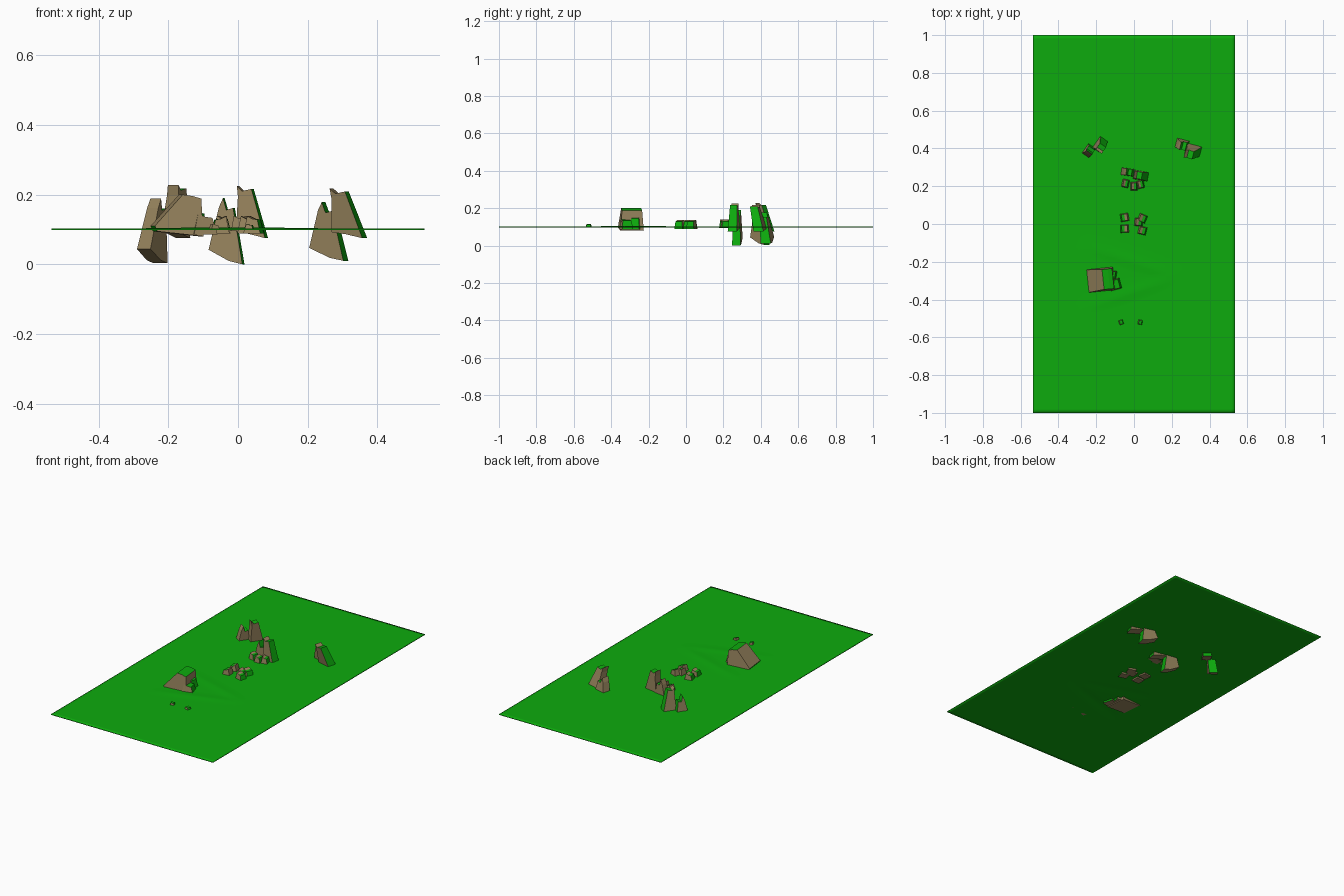
import bpy, bmesh, math
from mathutils import Vector, Matrix

cube = bpy.data.objects.get("Cube")
if cube:
    bpy.data.objects.remove(cube, do_unlink=True)


def material(name, rgb):
    m = bpy.data.materials.new(name)
    m.use_nodes = True
    m.diffuse_color = (*rgb, 1)
    m.node_tree.nodes["Principled BSDF"].inputs["Base Color"].default_value = (*rgb, 1)
    return m


GREEN = material("grass_green", (0.004, 0.41, 0.004))
BROWN = material("rock_brown", (0.31, 0.23, 0.11))


def make_object(name, bm, mats):
    bmesh.ops.recalc_face_normals(bm, faces=bm.faces)
    mesh = bpy.data.meshes.new(name)
    bm.to_mesh(mesh)
    bm.free()
    for m in mats:
        mesh.materials.append(m)
    ob = bpy.data.objects.new(name, mesh)
    bpy.context.collection.objects.link(ob)
    return ob


# Ground sheet with a faint V-shaped pair of ridges
def ridge(p, a, b):
    ab = b - a
    t = max(0, min(1, (p - a).dot(ab) / ab.length_squared))
    d = (p - a - ab * t).length
    return math.exp(-(d / 0.025) ** 2) * math.sin(math.pi * t)


bm = bmesh.new()
bmesh.ops.create_grid(bm, x_segments=54, y_segments=100, size=1)
tip = Vector((0.24, -0.28))
for v in bm.verts:
    v.co.x *= 0.535
    p = v.co.xy
    v.co.z = 0.103 + 0.003 * sum(ridge(p, tip, Vector((-0.28, y))) for y in (-0.11, -0.45))
ground = make_object("ground", bm, [GREEN])
ground.data.shade_smooth()
solid = ground.modifiers.new("thickness", 'SOLIDIFY')
solid.thickness = 0.005
solid.offset = -1

# Unit rock outlines in x and z, seen from the front
TALL = [(0, .12), (.45, .08), (1, 0), (.52, .94), (.2, .9), (.02, 1), (.06, .8)]
LEAN = [(0, .22), (.6, .05), (1, 0), (.72, .85), (.52, .82), (.42, 1), (.3, .86)]
LOW = [(0, 0), (1, 0), (.8, .8), (.5, .85), (.2, 1)]
WEDGE = [(0, .05), (.5, 0), (1, .08), (.84, .9), (.6, .92), (.56, 1), (.5, .94)]


# Extruded rock: faces looking along the grassy side are green, the rest brown
def rock(name, outline, x, y, z, size, turn=0, flip=1, lean=0, taper=0.75):
    w, d, h = size
    bm = bmesh.new()
    rings = []
    for side in (-.5, .5):
        ring = []
        for u, v in outline:
            k = 1 - (1 - taper) * v
            ring.append(bm.verts.new((flip * (u - .5) * w, side * d * k + lean * (v - .5), v * h)))
        rings.append(ring)
        bm.faces.new(ring)
    n = len(outline)
    for i in range(n):
        j = (i + 1) % n
        bm.faces.new((rings[0][i], rings[0][j], rings[1][j], rings[1][i]))
    bmesh.ops.recalc_face_normals(bm, faces=bm.faces)
    for f in bm.faces:
        f.material_index = 0 if f.normal.x * flip > .75 or f.normal.z > .9 else 1
    bm.transform(Matrix.Translation((x, y, z)) @ Matrix.Rotation(math.radians(turn), 4, 'Z'))
    return make_object(name, bm, [GREEN, BROWN])


# Back right pair
rock("back_right_tall_rock", TALL, .315, .38, .075, (.09, .055, .142), -15, lean=-.04)
rock("back_right_low_rock", LEAN, .257, .425, .01, (.1, .055, .168), -15, lean=-.03)

# Back left pair, grass side turned to the back
rock("back_left_tall_rock", TALL, -.172, .42, .075, (.08, .05, .152), 55, lean=-.02)
rock("back_left_low_rock", LEAN, -.24, .39, .003, (.09, .05, .185), 55, lean=-.02)

# Middle cluster
rock("middle_tall_rock", TALL, .04, .255, .075, (.085, .05, .15), -10)
rock("middle_low_rock", LEAN, -.033, .275, 0, (.098, .045, .19), -8)
for i, (x, y) in enumerate([(-.045, .215), (0, .2), (.035, .21)]):
    rock(f"middle_small_rock_{i + 1}", LOW, x, y, .095, (.04, .045, .044), -12 + 12 * i)

# Central ring of small rocks
for i, (x, y, flip) in enumerate([(-.05, .035, -1), (-.05, -.025, -1), (.025, .01, 1), (.045, -.035, 1), (.045, .03, 1)]):
    rock(f"centre_rock_{i + 1}", LOW, x, y, .088, (.05, .045, .05), 10 - 8 * i, flip)

# Large front rock with its grassy slope facing the other way
rock("front_large_rock", WEDGE, -.175, -.297, .072, (.14, .125, .13), 6, lean=.01, taper=.85).name = "front_large_rock"
slope = [(0, 0), (.95, .12), (1, .25), (.42, 1), (.2, .96), (.04, .9)]
bpy.data.objects.remove(bpy.data.objects["front_large_rock"], do_unlink=True)
rock("front_large_rock", slope, -.175, -.295, .08, (.14, .125, .12), 6, -1, taper=.85)
rock("front_step_rock", LOW, -.1, -.32, .085, (.07, .06, .06), 15)
rock("front_side_rock", LOW, -.115, -.27, .085, (.05, .05, .075), -10)

# Tiny stones near the front
for i, x in enumerate((-.068, .033)):
    rock(f"tiny_stone_{i + 1}", LOW, x, -.52, .098, (.026, .026, .018), 20 - 30 * i)
